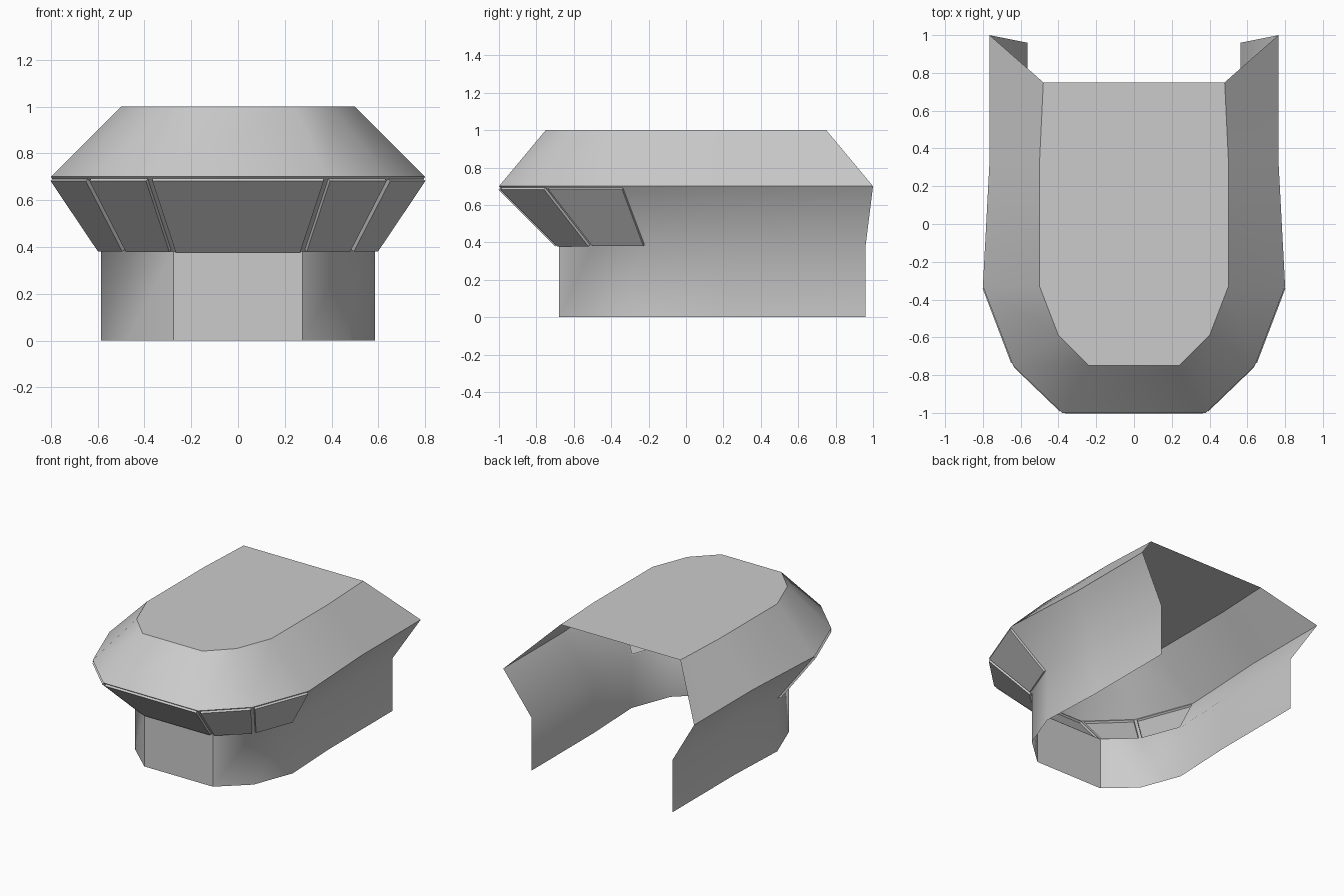
import bpy, bmesh, math

if "Cube" in bpy.data.objects:
    bpy.data.objects.remove(bpy.data.objects["Cube"])

# Half outlines of each level (x > 0), from the nose to the open back
BASE = [(0.275, -0.68), (0.475, -0.50), (0.585, -0.21), (0.565, 0.25), (0.565, 0.96)]
RIM = [(0.38, -1.0), (0.64, -0.75), (0.80, -0.33), (0.765, 0.33), (0.765, 1.0)]
ROOF = [(0.24, -0.75), (0.40, -0.59), (0.50, -0.33), (0.50, 0.33), (0.48, 0.75)]

bm = bmesh.new()


def ring(half, z):
    """Mirror a half outline into an open U running back left, nose, back right."""
    pts = [(-x, y) for x, y in reversed(half)] + half
    return [bm.verts.new((x, y, z)) for x, y in pts]


def skin(low, high):
    return [bm.faces.new((low[i], low[i + 1], high[i + 1], high[i]))
            for i in range(len(low) - 1)]


# Hull shell, open at the back and underneath
rings = [ring(BASE, 0.0), ring(BASE, 0.38), ring(RIM, 0.70), ring(ROOF, 1.0)]
bands = [skin(a, b) for a, b in zip(rings, rings[1:])]
bm.faces.new(rings[-1])

# Five raised window panes around the nose
panes = bands[1][2:7]
bm.normal_update()
bmesh.ops.inset_individual(bm, faces=panes, thickness=0.011, use_even_offset=True)
bm.normal_update()
for pane in panes:
    normal = pane.normal.copy()
    out = bmesh.ops.extrude_discrete_faces(bm, faces=[pane])["faces"]
    bmesh.ops.translate(bm, verts=out[0].verts, vec=normal * 0.015)

mesh = bpy.data.meshes.new("bridge_hull")
bm.to_mesh(mesh)
bm.free()
hull = bpy.data.objects.new("bridge_hull", mesh)
bpy.context.collection.objects.link(hull)

# Soft shading with crisp roof, rim and window edges
bpy.context.view_layer.objects.active = hull
hull.select_set(True)
bpy.ops.object.shade_smooth_by_angle(angle=math.radians(40))
